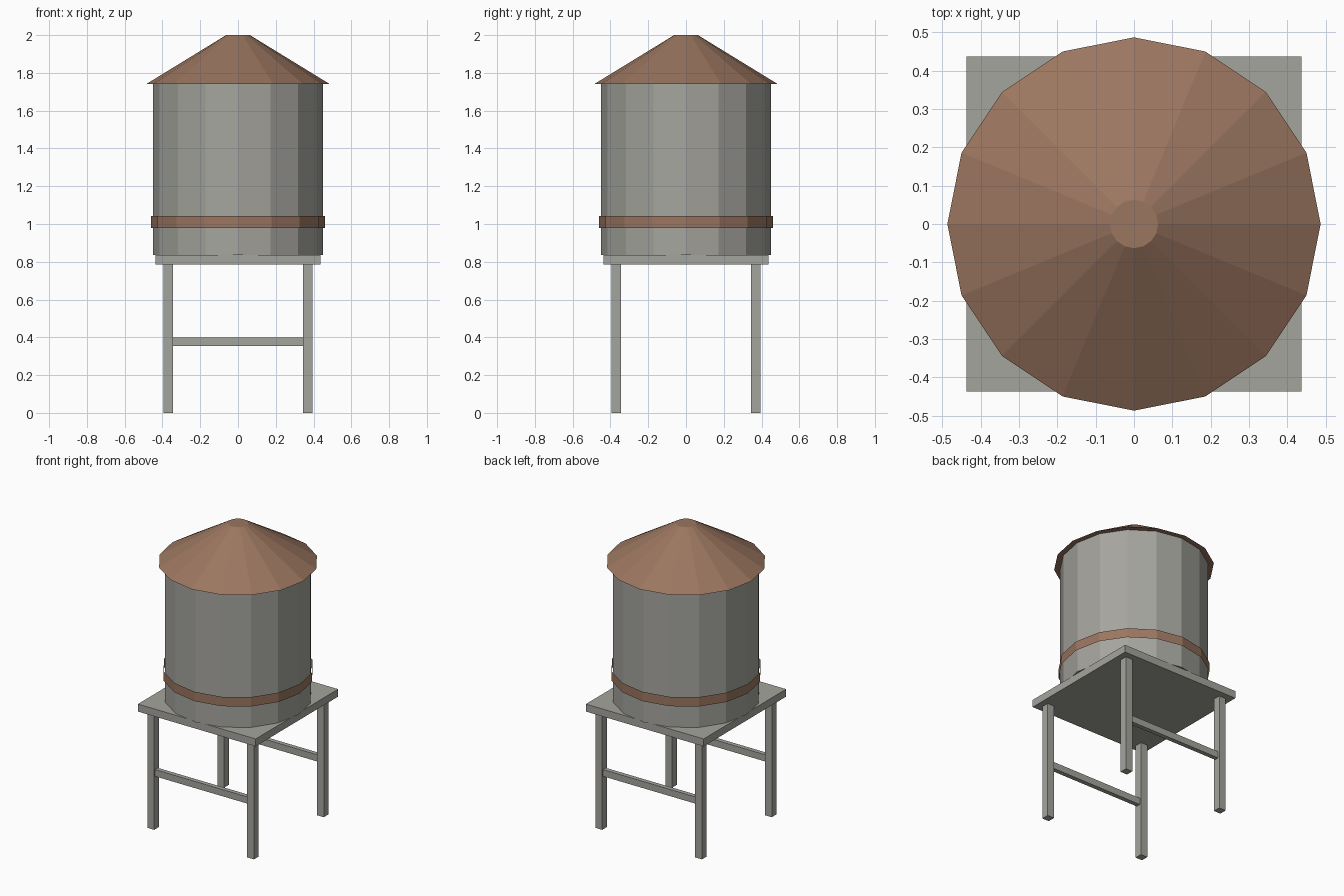
import bpy, bmesh, math

if "Cube" in bpy.data.objects:
    bpy.data.objects.remove(bpy.data.objects["Cube"])


def material(name, rgb):
    m = bpy.data.materials.new(name)
    m.diffuse_color = (*rgb, 1.0)
    m.use_nodes = True
    m.node_tree.nodes["Principled BSDF"].inputs["Base Color"].default_value = m.diffuse_color
    return m


grey = material("weathered grey", (0.376, 0.374, 0.342))
brown = material("rust brown", (0.328, 0.181, 0.117))


def finish(name, bm, mat):
    me = bpy.data.meshes.new(name)
    bmesh.ops.recalc_face_normals(bm, faces=bm.faces)
    bm.to_mesh(me)
    bm.free()
    me.materials.append(mat)
    ob = bpy.data.objects.new(name, me)
    bpy.context.collection.objects.link(ob)
    return ob


def box(name, lo, hi, mat):
    bm = bmesh.new()
    bmesh.ops.create_cube(bm, size=1)
    for v in bm.verts:
        for i in range(3):
            v.co[i] = hi[i] if v.co[i] > 0 else lo[i]
    return finish(name, bm, mat)


def drum(name, r0, r1, z0, z1, mat, caps=True, sides=16):
    # 16-sided ring or cone with corners on the axes
    bm = bmesh.new()
    rings = []
    for r, z in ((r0, z0), (r1, z1)):
        rings.append([bm.verts.new((r * math.cos(2 * math.pi * i / sides),
                                    r * math.sin(2 * math.pi * i / sides), z))
                      for i in range(sides)])
    for i in range(sides):
        j = (i + 1) % sides
        bm.faces.new((rings[0][i], rings[0][j], rings[1][j], rings[1][i]))
    if caps:
        bm.faces.new(rings[0][::-1])
        bm.faces.new(rings[1])
    return finish(name, bm, mat)


# Stand: platform, four legs, front and back braces
box("platform", (-0.437, -0.437, 0.785), (0.437, 0.437, 0.835), grey)
for sy, depth in ((-1, "front"), (1, "back")):
    y = sy * 0.37
    for sx, side in ((-1, "left"), (1, "right")):
        x = sx * 0.37
        box(f"{depth}_{side}_leg", (x - 0.025, y - 0.025, 0),
            (x + 0.025, y + 0.025, 0.785), grey)
    box(f"{depth}_brace", (-0.345, y - 0.015, 0.355), (0.345, y + 0.015, 0.4), grey)

# Tank with its open band and conical roof
drum("tank", 0.45, 0.45, 0.835, 1.742, grey)
drum("band", 0.46, 0.46, 0.98, 1.043, brown, caps=False)
drum("roof", 0.487, 0.063, 1.74, 2.0, brown)
